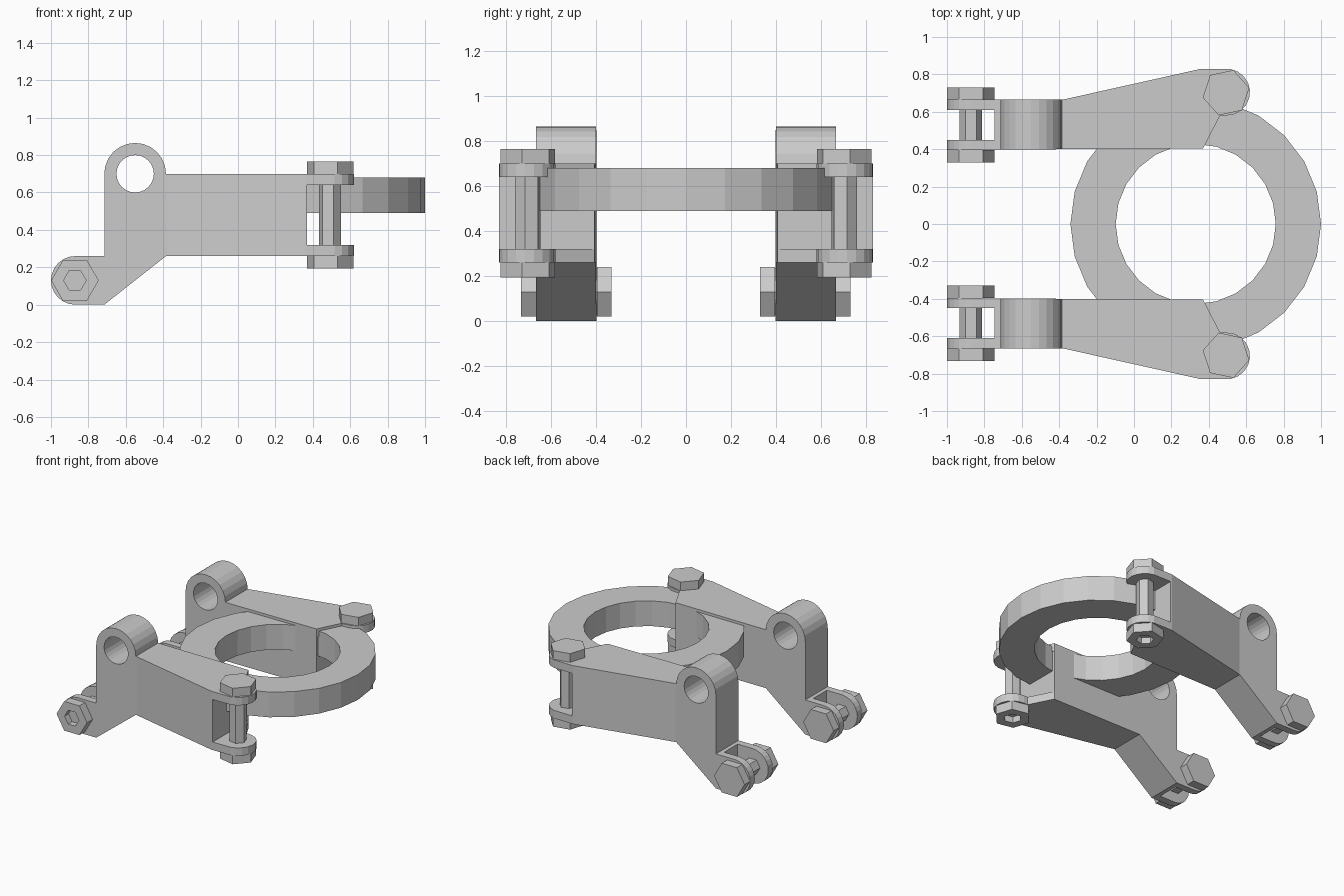
import bpy, bmesh
from math import pi, cos, sin, radians
from mathutils import Matrix, Vector

if "Cube" in bpy.data.objects:
    bpy.data.objects.remove(bpy.data.objects["Cube"])


def finish(bm, name):
    bmesh.ops.recalc_face_normals(bm, faces=bm.faces)
    me = bpy.data.meshes.new(name)
    bm.to_mesh(me)
    bm.free()
    ob = bpy.data.objects.new(name, me)
    bpy.context.collection.objects.link(ob)
    return ob


def prism(bm, pts, vec):
    # extrude a closed 3D outline along a vector
    face = bm.faces.new([bm.verts.new(p) for p in pts])
    new = bmesh.ops.extrude_face_region(bm, geom=[face], use_keep_orig=True)["geom"]
    bmesh.ops.translate(bm, vec=vec, verts=[v for v in new if isinstance(v, bmesh.types.BMVert)])


def circle(r, n, z, cx=0, cy=0, turn=0):
    return [(cx + r * cos(turn + 2 * pi * i / n), cy + r * sin(turn + 2 * pi * i / n), z)
            for i in range(n)]


def tube(bm, r_out, r_in, n, z0, z1):
    loops = [[bm.verts.new(p) for p in circle(r, n, z)]
             for r, z in ((r_out, z0), (r_out, z1), (r_in, z1), (r_in, z0))]
    for k in range(4):
        a, b = loops[k], loops[(k + 1) % 4]
        for i in range(n):
            j = (i + 1) % n
            bm.faces.new((a[i], a[j], b[j], b[i]))


def arc(cx, cz, r, a0, a1, n):
    return [(cx + r * cos(radians(a0 + (a1 - a0) * i / n)),
             cz + r * sin(radians(a0 + (a1 - a0) * i / n))) for i in range(n + 1)]


def solid(name, pts, vec):
    bm = bmesh.new()
    prism(bm, pts, vec)
    return finish(bm, name)


def box(name, lo, hi):
    pts = [(lo[0], lo[1], lo[2]), (hi[0], lo[1], lo[2]), (hi[0], hi[1], lo[2]), (lo[0], hi[1], lo[2])]
    return solid(name, pts, (0, 0, hi[2] - lo[2]))


def boolean(ob, cutter, op):
    m = ob.modifiers.new(op.lower(), "BOOLEAN")
    m.operation, m.object, m.solver = op, cutter, "EXACT"
    bpy.context.view_layer.objects.active = ob
    bpy.ops.object.modifier_apply(modifier=m.name)
    bpy.data.objects.remove(cutter)


# side arm: side profile intersected with plan profile
side = ([(0.7, 0.70)] + arc(-0.55, 0.70, 0.165, 0, 180, 12)
        + [(-0.715, 0.26)] + arc(-0.87, 0.13, 0.13, 90, 270, 12)
        + [(-0.715, 0.0), (-0.385, 0.26), (0.7, 0.26)])
plan = ([(-1.1, 0.395), (0.37, 0.405), (0.46, 0.58)]
        + arc(0.495, 0.705, 0.125, -90, 80, 9)
        + [(0.36, 0.83), (-0.38, 0.665), (-1.1, 0.665)])
arm = solid("side_arm_left", [(x, 0.2, z) for x, z in side], (0, 0.8, 0))
boolean(arm, solid("plan_cutter", [(x, y, -0.2) for x, y in plan], (0, 0, 1.4)), "INTERSECT")

# pivot hole, fork slots
hole = [(x, 0.1, z) for x, z in arc(-0.55, 0.70, 0.10, 0, 345, 23)]
boolean(arm, solid("hole_cutter", hole, (0, 1, 0)), "DIFFERENCE")
boolean(arm, box("low_slot", (-1.2, 0.45, -0.2), (-0.745, 0.61, 0.5)), "DIFFERENCE")
boolean(arm, box("end_slot", (0.37, 0.2, 0.32), (0.9, 1.0, 0.64)), "DIFFERENCE")

# opposite arm
bm = bmesh.new()
bm.from_mesh(arm.data)
bmesh.ops.transform(bm, matrix=Matrix.Scale(-1, 4, Vector((0, 1, 0))), verts=bm.verts)
finish(bm, "side_arm_right")

# flat ring joining the arms
bm = bmesh.new()
tube(bm, 0.67, 0.428, 24, 0.49, 0.68)
bmesh.ops.translate(bm, vec=(0.33, 0, 0), verts=bm.verts)
finish(bm, "joining_ring")


# hex bolt with nut at the lower end, gripping a span centred on the origin
def bolt(name, half, matrix):
    bm = bmesh.new()
    prism(bm, circle(0.127, 6, half), (0, 0, 0.065))
    tube(bm, 0.127, 0.06, 6, -half - 0.067, -half)
    prism(bm, circle(0.06, 6, -half - 0.02), (0, 0, 2 * half + 0.03))
    bmesh.ops.transform(bm, matrix=matrix, verts=bm.verts)
    finish(bm, name)


for s, side_name in ((1, "left"), (-1, "right")):
    bolt("upright_bolt_" + side_name, 0.22,
         Matrix.Translation((0.492, s * 0.702, 0.48)) @ Matrix.Rotation(s * radians(12), 4, "Z"))
    bolt("cross_bolt_" + side_name, 0.135,
         Matrix.Translation((-0.872, s * 0.53, 0.13)) @ Matrix.Rotation(-pi / 2, 4, "X"))
